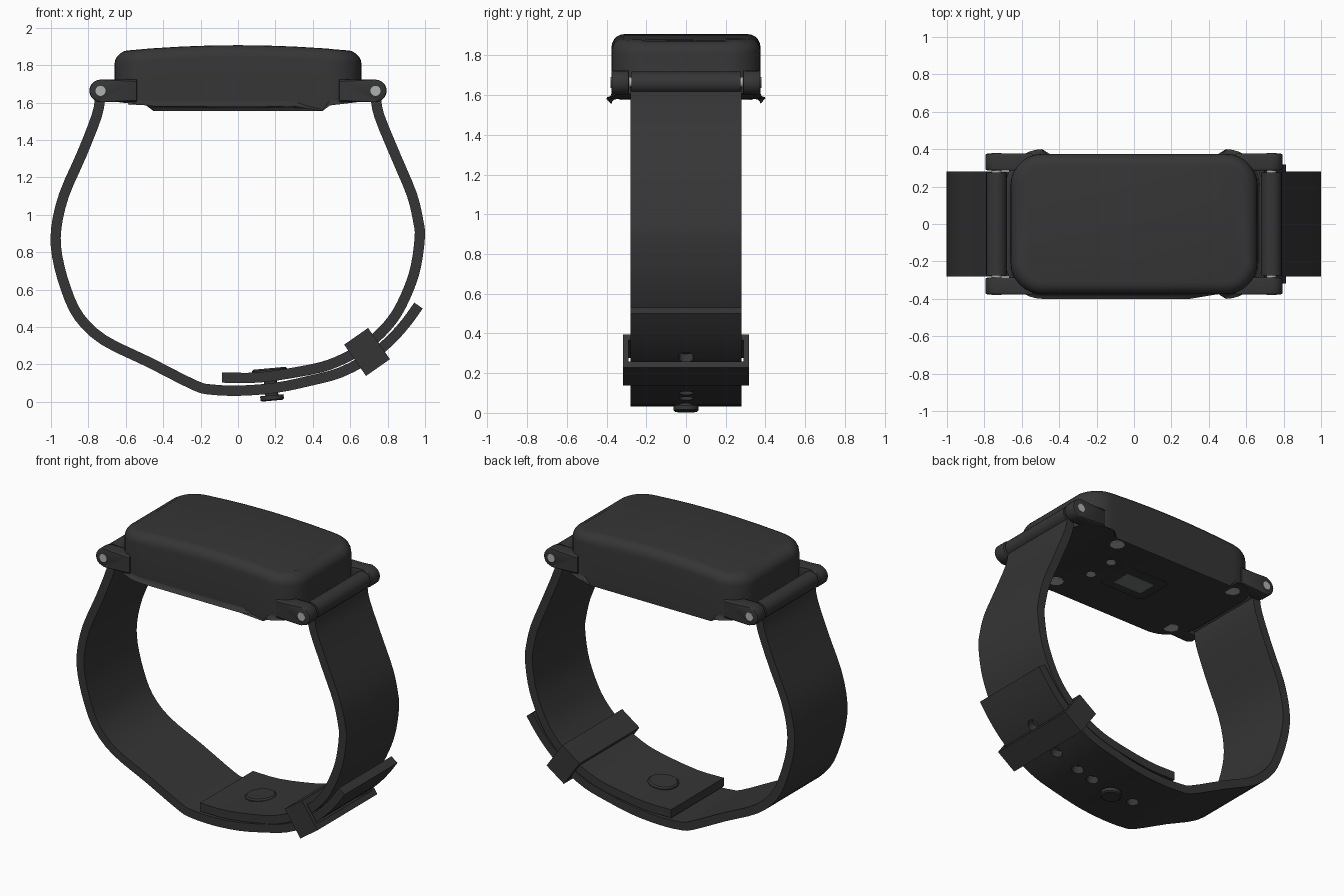
import bpy, bmesh, math
from mathutils import Vector

cube = bpy.data.objects.get("Cube")
if cube:
    bpy.data.objects.remove(cube)


def material(name, color):
    m = bpy.data.materials.new(name)
    m.use_nodes = True
    m.diffuse_color = (*color, 1)
    m.node_tree.nodes["Principled BSDF"].inputs["Base Color"].default_value = (*color, 1)
    return m


BLACK = material("charcoal rubber", (0.036, 0.036, 0.036))
METAL = material("pale metal", (0.42, 0.45, 0.43))
GLASS = material("grey sensor glass", (0.17, 0.18, 0.18))


def make(name, bm, mat, angle=35):
    bmesh.ops.recalc_face_normals(bm, faces=bm.faces)
    me = bpy.data.meshes.new(name)
    bm.to_mesh(me)
    bm.free()
    me.materials.append(mat)
    me.shade_smooth()
    me.set_sharp_from_angle(angle=math.radians(angle))
    ob = bpy.data.objects.new(name, me)
    bpy.context.collection.objects.link(ob)
    return ob


def loft(bm, rings, closed=False):
    """Skin a list of point rings, capped at the ends unless closed."""
    vs = [[bm.verts.new(p) for p in r] for r in rings]
    n = len(vs[0])
    for a, b in zip(vs, vs[1:] + (vs[:1] if closed else [])):
        for i in range(n):
            bm.faces.new((a[i], a[(i + 1) % n], b[(i + 1) % n], b[i]))
    if not closed:
        bm.faces.new(vs[0])
        bm.faces.new(vs[-1])
    return vs


def lathe(bm, origin, axis, profile, segs=24):
    """Revolve (radius, distance) pairs about an axis."""
    axis = Vector(axis).normalized()
    u = axis.orthogonal().normalized()
    v = axis.cross(u)
    loft(bm, [[Vector(origin) + axis * d + (u * math.cos(a) + v * math.sin(a)) * r
               for a in (2 * math.pi * i / segs for i in range(segs))]
              for r, d in profile])


def rod(name, origin, axis, r, d0, d1, mat):
    bm = bmesh.new()
    lathe(bm, origin, axis, [(r, d0), (r, d1)])
    return make(name, bm, mat)


def rounded_rect(hx, hy, r, z, segs=8):
    pts = []
    for k, (sx, sy) in enumerate(((1, 1), (-1, 1), (-1, -1), (1, -1))):
        for i in range(segs + 1):
            a = math.pi / 2 * (k + i / segs)
            pts.append(Vector((sx * (hx - r) + r * math.cos(a),
                               sy * (hy - r) + r * math.sin(a), z)))
    return pts


def curve_points(pts, steps=3):
    """Smooth a path through its (x, z) points."""
    p = [Vector((x, 0, z)) for x, z in pts]
    p = [2 * p[0] - p[1]] + p + [2 * p[-1] - p[-2]]
    out = []
    for a, b, c, d in zip(p, p[1:], p[2:], p[3:]):
        for t in (i / steps for i in range(steps)):
            out.append(0.5 * (2 * b + (c - a) * t + (2 * a - 5 * b + 4 * c - d) * t**2
                              + (3 * b - a - 3 * c + d) * t**3))
    return out + [p[-2]]


def normal_at(path, i):
    t = path[min(i + 1, len(path) - 1)] - path[max(i - 1, 0)]
    return Vector((-t.z, 0, t.x)).normalized()


def strap(name, path, half_width=0.28, half_thick=0.0275):
    bm = bmesh.new()
    side = Vector((0, half_width, 0))
    rings = []
    for i, p in enumerate(path):
        n = normal_at(path, i) * half_thick
        rings.append([p + n + side, p + n - side, p - n - side, p - n + side])
    loft(bm, rings)
    return make(name, bm, BLACK)


# Case: rounded slab with a gently crowned top
HX, HY = 0.66, 0.375
bm = bmesh.new()
loft(bm, [rounded_rect(HX, HY, 0.17, 1.58), rounded_rect(HX, HY, 0.17, 1.9)])
for x in (-0.45, -0.3, -0.15, 0, 0.15, 0.3, 0.45):
    bmesh.ops.bisect_plane(bm, geom=bm.verts[:] + bm.edges[:] + bm.faces[:],
                           plane_co=(x, 0, 0), plane_no=(1, 0, 0))
for v in bm.verts:
    if v.co.z > 1.7:
        v.co.z = 1.907 - 0.035 * (v.co.x / HX) ** 2
    else:
        v.co.z += 0.025 * max(0, (abs(v.co.x) - 0.45) / 0.21)
for top, width, segs in ((True, 0.065, 5), (False, 0.025, 3)):
    rim = [e for e in bm.edges if (e.verts[0].co.z > 1.7) == top
           and (e.verts[1].co.z > 1.7) == top
           and e.calc_face_angle(0) > 1]
    bmesh.ops.bevel(bm, geom=rim, offset=width, segments=segs, profile=0.5, affect='EDGES')
make("case", bm, BLACK)

# Lugs, strap sleeves and pins at both ends
PX, PZ = 0.735, 1.663
for sx, end in ((-1, "right"), (1, "left")):
    for sy, place in ((-1, "front"), (1, "back")):
        arc = [(PX + 0.06 * math.cos(a), PZ + 0.06 * math.sin(a))
               for a in (math.pi * (i / 10 - 0.5) for i in range(11))]
        outline = [(0.54, 1.603)] + arc + [(0.54, 1.723)]
        bm = bmesh.new()
        loft(bm, [[Vector((sx * x, sy * y, z)) for x, z in outline] for y in (0.287, 0.376)])
        caps = [e for f in bm.faces if len(f.verts) > 4 for e in f.edges]
        bmesh.ops.bevel(bm, geom=caps, offset=0.01, segments=2, profile=0.5, affect='EDGES')
        make(f"{end}_{place}_lug", bm, BLACK)
    centre = (sx * PX, 0, PZ)
    rod(f"{end}_strap_sleeve", centre, (0, 1, 0), 0.055, -0.275, 0.275, BLACK)
    rod(f"{end}_pin", centre, (0, 1, 0), 0.027, -0.379, 0.379, METAL)

# Long strap, running under the other one, with a square free end
long_path = curve_points([
    (-0.735, 1.64), (-0.755, 1.53), (-0.835, 1.325), (-0.93, 1.107), (-0.972, 0.925),
    (-0.967, 0.78), (-0.92, 0.604), (-0.85, 0.455), (-0.717, 0.33), (-0.48, 0.214),
    (-0.235, 0.09), (-0.144, 0.066), (0.01, 0.06), (0.2, 0.075), (0.385, 0.113),
    (0.55, 0.158), (0.707, 0.242), (0.815, 0.33), (0.9, 0.425), (0.965, 0.515)])
long_strap = strap("long_strap", long_path)

# Punched adjustment holes
bm = bmesh.new()
for x in (0.04, 0.32, 0.46, 0.6, 0.79):
    i = min(range(len(long_path) // 2, len(long_path)), key=lambda k: abs(long_path[k].x - x))
    lathe(bm, long_path[i], normal_at(long_path, i), [(0.038, -0.06), (0.038, 0.045)], 16)
cutter = make("hole_cutter", bm, BLACK)
cutter.hide_render = True
mod = long_strap.modifiers.new("holes", 'BOOLEAN')
mod.object = cutter
mod.solver = 'EXACT'
bpy.context.view_layer.objects.active = long_strap
bpy.ops.object.modifier_apply(modifier=mod.name)
bpy.data.objects.remove(cutter)
long_strap.data.set_sharp_from_angle(angle=math.radians(35))

# Short strap, lying inside the long one
strap("short_strap", curve_points([
    (-0.086, 0.13), (0.118, 0.131), (0.385, 0.172), (0.53, 0.215), (0.673, 0.292),
    (0.77, 0.375), (0.85, 0.475), (0.915, 0.61), (0.952, 0.73), (0.972, 0.88),
    (0.965, 0.96), (0.93, 1.107), (0.845, 1.31), (0.755, 1.53), (0.735, 1.64)]))

# Clasp stud through both straps, with a wide inner head
bm = bmesh.new()
lathe(bm, (0.175, 0, 0.1), (-0.09, 0, 1),
      [(0.055, -0.094), (0.063, -0.088), (0.063, -0.065), (0.035, -0.065), (0.035, 0.055),
       (0.095, 0.055), (0.095, 0.072), (0.085, 0.08)], 32)
make("clasp_stud", bm, BLACK)

# Rectangular keeper loop around both straps
tang = Vector((math.cos(math.radians(35)), 0, math.sin(math.radians(35))))
norm = Vector((-tang.z, 0, tang.x))
mid = Vector((0.69, 0, 0.267))
bm = bmesh.new()
loft(bm, [[mid + tang * t + norm * (sn * hn) + Vector((0, sy * hy, 0))
           for sn, sy in ((1, 1), (1, -1), (-1, -1), (-1, 1))]
          for hn, hy, t in ((0.102, 0.317, -0.078), (0.102, 0.317, 0.078),
                            (0.066, 0.29, 0.078), (0.066, 0.29, -0.078))], closed=True)
make("keeper_loop", bm, BLACK)

# Underside: sensor plate, window and metal contacts
for name, hx, hy, r, z, mat in (("sensor_plate", 0.172, 0.13, 0.04, 1.574, BLACK),
                                ("sensor_window", 0.105, 0.065, 0.01, 1.571, GLASS)):
    bm = bmesh.new()
    loft(bm, [rounded_rect(hx, hy, r, z, 4), rounded_rect(hx, hy, r, 1.582, 4)])
    make(name, bm, mat)
for x, y, r in ((0.375, 0.29, 0.045), (0.375, -0.29, 0.045), (-0.54, 0.29, 0.045),
                (-0.54, -0.29, 0.045), (0.265, 0.1, 0.028), (0.265, -0.09, 0.028)):
    base = 1.58 + 0.025 * max(0, (abs(x) - 0.45) / 0.21)
    rod("contact", (x, y, base), (0, 0, 1), r, -0.004, 0.004, METAL)
